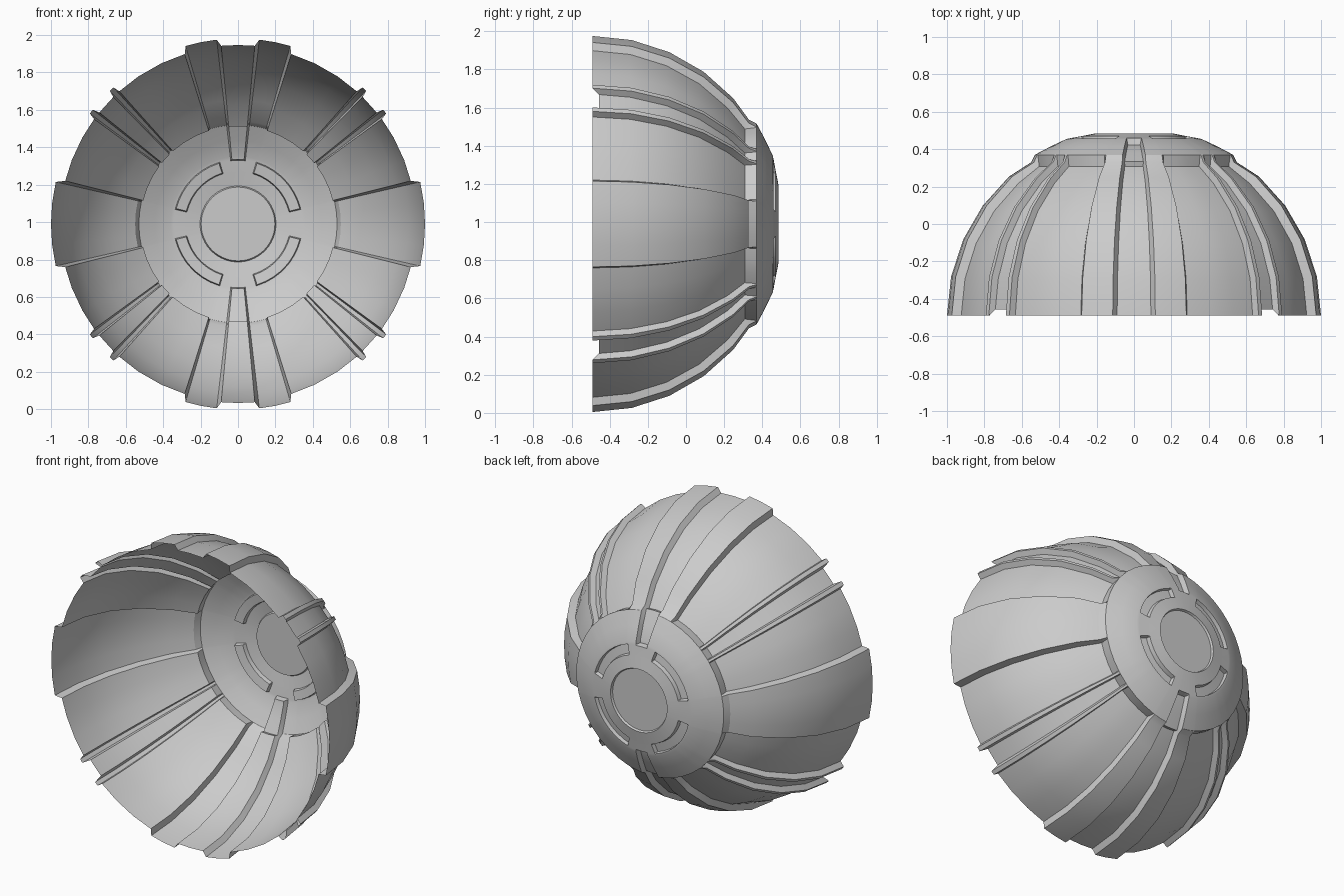
import bpy, bmesh
from math import radians, sin, cos

cube = bpy.data.objects.get("Cube")
if cube:
    bpy.data.objects.remove(cube, do_unlink=True)

CENTRE_Z, RIM_Y = 0.99, -0.49

# Sphere radius of each surface level
LEVEL = {"groove": 0.957, "panel": 0.992, "side": 1.0,
         "rib": 0.988, "low": 0.952, "strip": 0.952}

# Columns of one quadrant: angle from the top, level
quadrant = [(0, "groove"), (5.4, "groove"), (6.6, "panel"), (11.5, "panel"),
            (16.4, "panel"), (17.4, "low"), (25.5, "low"), (34, "low"),
            (41.8, "low"), (42.4, "rib"), (43.9, "rib"), (44.5, "strip"),
            (51.2, "strip"), (51.8, "rib"), (53.3, "rib"), (53.9, "low"),
            (61, "low"), (69, "low"), (76, "low"), (77, "side"), (83.5, "side"), (90, "side")]
half = quadrant + [(180 - a, k) for a, k in reversed(quadrant[:-1])]
columns = half + [(360 - a, k) for a, k in reversed(half[1:-1])]

# Hub rings: radius, depth along y, whether the curved slots are cut here
hub = [(0.53, 0.37, False), (0.445, 0.415, False), (0.36, 0.455, False),
       (0.345, 0.458, False), (0.34, 0.459, True), (0.285, 0.469, True),
       (0.28, 0.47, False), (0.203, 0.485, False), (0.197, 0.472, False)]


def profile(angle, kind):
    """Radius and y of every ring along one column, from rim to hub."""
    rings = []
    for lat in (0, 12, 24, 36, 48):
        if lat == 0 and kind == "strip":
            lat = 2
        rad = LEVEL[kind]
        rings.append((rad * cos(radians(lat)), RIM_Y + rad * sin(radians(lat))))
    rings.append((0.55, 0.33) if kind in ("panel", "side", "rib") else (0.522, 0.308))
    from_top = min(angle % 180, 180 - angle % 180)
    for r, y, slot in hub:
        if kind == "groove" and r > 0.34:
            y -= 0.035
        if slot and 17 < from_top < 76.5:
            y -= 0.025
        rings.append((r, y))
    return rings


# Dome shell with panels, ribs, grooves and hub
bm = bmesh.new()
grid = []
for angle, kind in columns:
    a = radians(angle)
    grid.append([bm.verts.new((r * sin(a), y, CENTRE_Z + r * cos(a)))
                 for r, y in profile(angle, kind)])
for i, near in enumerate(grid):
    far = grid[(i + 1) % len(grid)]
    for j in range(len(near) - 1):
        bm.faces.new((near[j], near[j + 1], far[j + 1], far[j]))

# Flat end disc
bm.faces.new([col[-1] for col in reversed(grid)])
bm.normal_update()
outward = sum(f.normal.y * f.calc_area() for f in bm.faces)
if outward < 0:
    bmesh.ops.reverse_faces(bm, faces=bm.faces[:])

mesh = bpy.data.meshes.new("dome_shell")
bm.to_mesh(mesh)
bm.free()
shell = bpy.data.objects.new("dome_shell", mesh)
bpy.context.collection.objects.link(shell)

# Single grey material
grey = bpy.data.materials.new("light grey")
grey.use_nodes = True
colour = (0.6, 0.6, 0.6, 1)
grey.diffuse_color = colour
grey.node_tree.nodes["Principled BSDF"].inputs["Base Color"].default_value = colour
mesh.materials.append(grey)

bpy.ops.object.select_all(action="DESELECT")
shell.select_set(True)
bpy.context.view_layer.objects.active = shell
bpy.ops.object.shade_smooth_by_angle(angle=radians(30))
